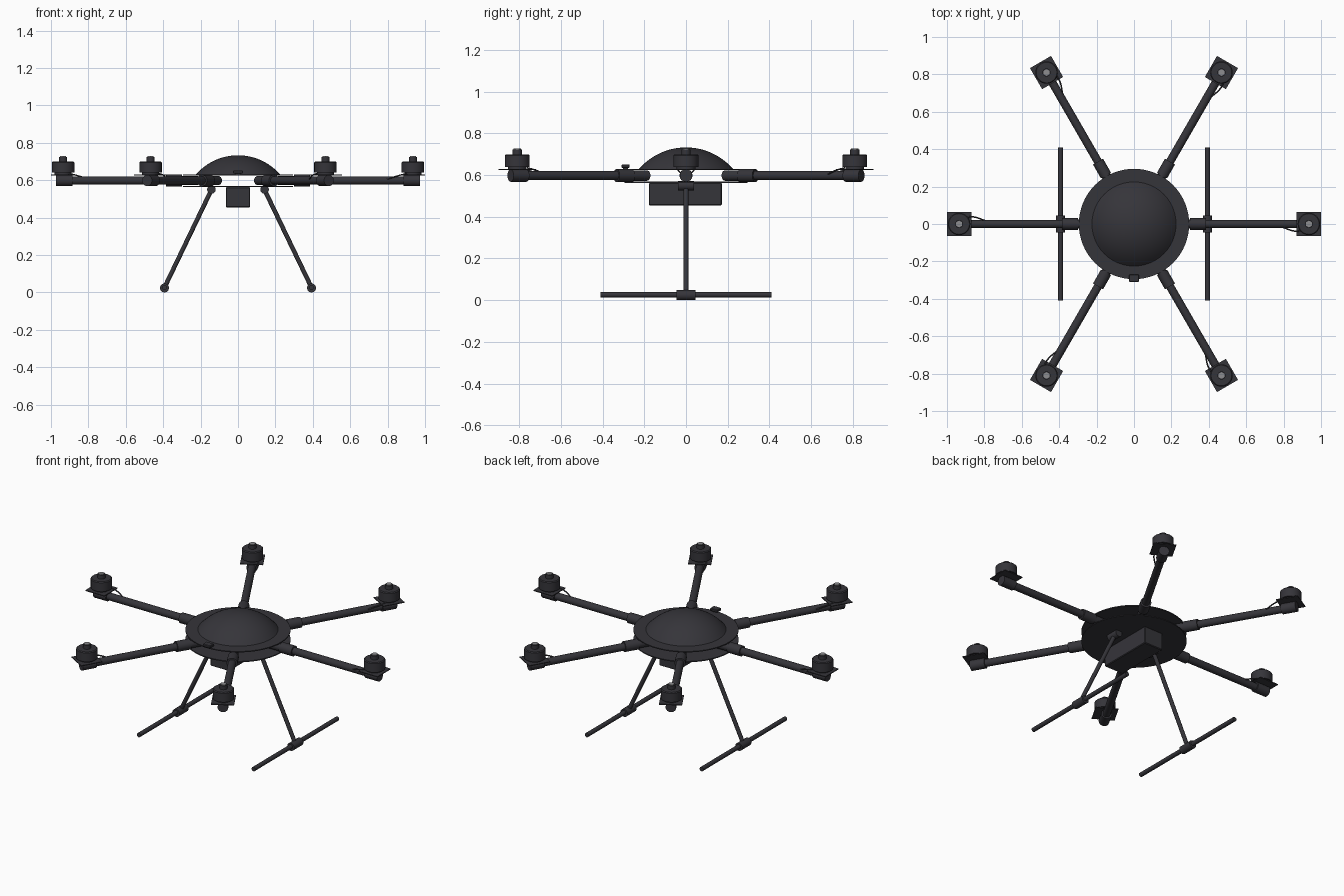
import bpy, bmesh, math
from mathutils import Vector, Matrix

cube = bpy.data.objects.get("Cube")
if cube:
    bpy.data.objects.remove(cube, do_unlink=True)


def material(name, color):
    m = bpy.data.materials.new(name)
    m.use_nodes = True
    m.diffuse_color = color
    m.node_tree.nodes["Principled BSDF"].inputs["Base Color"].default_value = color
    return m


DARK = material("dark_grey", (0.036, 0.035, 0.042, 1))
METAL = material("light_metal", (0.27, 0.27, 0.28, 1))


def finish(bm, name, mat, smooth, frame):
    bmesh.ops.recalc_face_normals(bm, faces=bm.faces)
    me = bpy.data.meshes.new(name)
    bm.to_mesh(me)
    bm.free()
    ob = bpy.data.objects.new(name, me)
    bpy.context.collection.objects.link(ob)
    me.materials.append(mat)
    ob.matrix_world = frame
    if smooth:
        bpy.ops.object.select_all(action='DESELECT')
        ob.select_set(True)
        bpy.context.view_layer.objects.active = ob
        bpy.ops.object.shade_smooth_by_angle(angle=math.radians(35))
    return ob


def rod(name, a, b, radius, frame=Matrix(), mat=DARK, sides=24):
    """Capped cylinder between two points."""
    a, b = Vector(a), Vector(b)
    turn = (b - a).to_track_quat('Z', 'Y').to_matrix().to_4x4()
    bm = bmesh.new()
    bmesh.ops.create_cone(bm, cap_ends=True, segments=sides, radius1=radius, radius2=radius,
                          depth=(b - a).length, matrix=Matrix.Translation((a + b) / 2) @ turn)
    return finish(bm, name, mat, sides > 8, frame)


def box(name, center, size, frame=Matrix(), bevel=0.0):
    bm = bmesh.new()
    bmesh.ops.create_cube(bm, size=1, matrix=Matrix.Translation(center) @ Matrix.Diagonal((*size, 1)))
    if bevel:
        bmesh.ops.bevel(bm, geom=bm.edges[:], offset=bevel, segments=1, affect='EDGES')
    return finish(bm, name, DARK, False, frame)


def lathe(name, profile, frame=Matrix(), steps=48):
    """Spin an (r, z) profile around the z axis."""
    bm = bmesh.new()
    verts = [bm.verts.new((r, 0, z)) for r, z in profile]
    edges = [bm.edges.new(p) for p in zip(verts, verts[1:])]
    bmesh.ops.spin(bm, geom=verts + edges, cent=(0, 0, 0), axis=(0, 0, 1),
                   angle=math.tau, steps=steps)
    bmesh.ops.remove_doubles(bm, verts=bm.verts, dist=1e-5)
    return finish(bm, name, DARK, True, frame)


# Hub: two thin discs with a shallow dome on top
rod("lower_plate", (0, 0, 0.563), (0, 0, 0.569), 0.295, sides=64)
rod("upper_plate", (0, 0, 0.624), (0, 0, 0.630), 0.295, sides=64)
rise, rim = 0.103, 0.225
ball = (rim ** 2 + rise ** 2) / (2 * rise)
sweep = math.asin(rim / ball)
cap = [(ball * math.sin(sweep * i / 12), 0.63 + rise - ball + ball * math.cos(sweep * i / 12))
       for i in range(13)]
lathe("dome", cap + [(0, 0.63)])

# Battery pack and front sensor
box("battery_pack", (0, -0.003, 0.509), (0.13, 0.35, 0.108), bevel=0.004)
box("sensor_base", (0, -0.29, 0.636), (0.03, 0.025, 0.014))
box("sensor", (0, -0.29, 0.643), (0.052, 0.04, 0.016), bevel=0.003)

# Six arms with clamps, motors and wires
Z = 0.598
R = 0.935
for i in range(6):
    f = Matrix.Rotation(i * math.pi / 3, 4, 'Z')
    tag = f"_{i + 1}"
    rod("arm" + tag, (0.21, 0, Z), (0.95, 0, Z), 0.022, f)
    rod("inner_clamp" + tag, (0.215, 0, Z), (0.30, 0, Z), 0.025, f)
    rod("outer_clamp" + tag, (0.30, 0, Z), (0.385, 0, Z), 0.031, f)
    rod("motor_clamp" + tag, (0.885, 0, Z), (0.972, 0, Z), 0.030, f)
    box("motor_plate" + tag, (R, 0, 0.627), (0.13, 0.13, 0.005), f)
    lathe("motor" + tag, [(0, 0.628), (0.045, 0.628), (0.045, 0.64), (0.06, 0.64),
                          (0.06, 0.695), (0.055, 0.70), (0, 0.70)],
          f @ Matrix.Translation((R, 0, 0)), steps=32)
    rod("shaft_collar" + tag, (R, 0, 0.699), (R, 0, 0.724), 0.022, f, sides=16)
    rod("shaft_nut" + tag, (R, 0, 0.699), (R, 0, 0.728), 0.018, f, METAL, sides=6)

    # Wire running from the motor down to the arm
    cu = bpy.data.curves.new("wire" + tag, 'CURVE')
    cu.dimensions = '3D'
    cu.bevel_depth = 0.004
    cu.bevel_resolution = 1
    cu.resolution_u = 6
    s = cu.splines.new('BEZIER')
    path = [(0.90, -0.035, 0.635), (0.86, -0.038, 0.625), (0.795, -0.018, 0.604)]
    s.bezier_points.add(len(path) - 1)
    for p, co in zip(s.bezier_points, path):
        p.co = co
        p.handle_left_type = p.handle_right_type = 'AUTO'
    cu.materials.append(DARK)
    wire = bpy.data.objects.new("wire" + tag, cu)
    wire.matrix_world = f
    bpy.context.collection.objects.link(wire)

# Landing gear on both sides
for side, sx in (("left", 1), ("right", -1)):
    top, foot = (sx * 0.142, 0, 0.548), (sx * 0.393, 0, 0.026)
    rod(side + "_leg", top, foot, 0.012, sides=16)
    rod(side + "_leg_socket", (top[0], -0.038, 0.55), (top[0], 0.038, 0.55), 0.023)
    rod(side + "_skid_clamp", (foot[0], -0.045, 0.024), (foot[0], 0.045, 0.024), 0.024)
    rod(side + "_skid", (foot[0], -0.41, 0.026), (foot[0], 0.41, 0.026), 0.013, sides=16)
